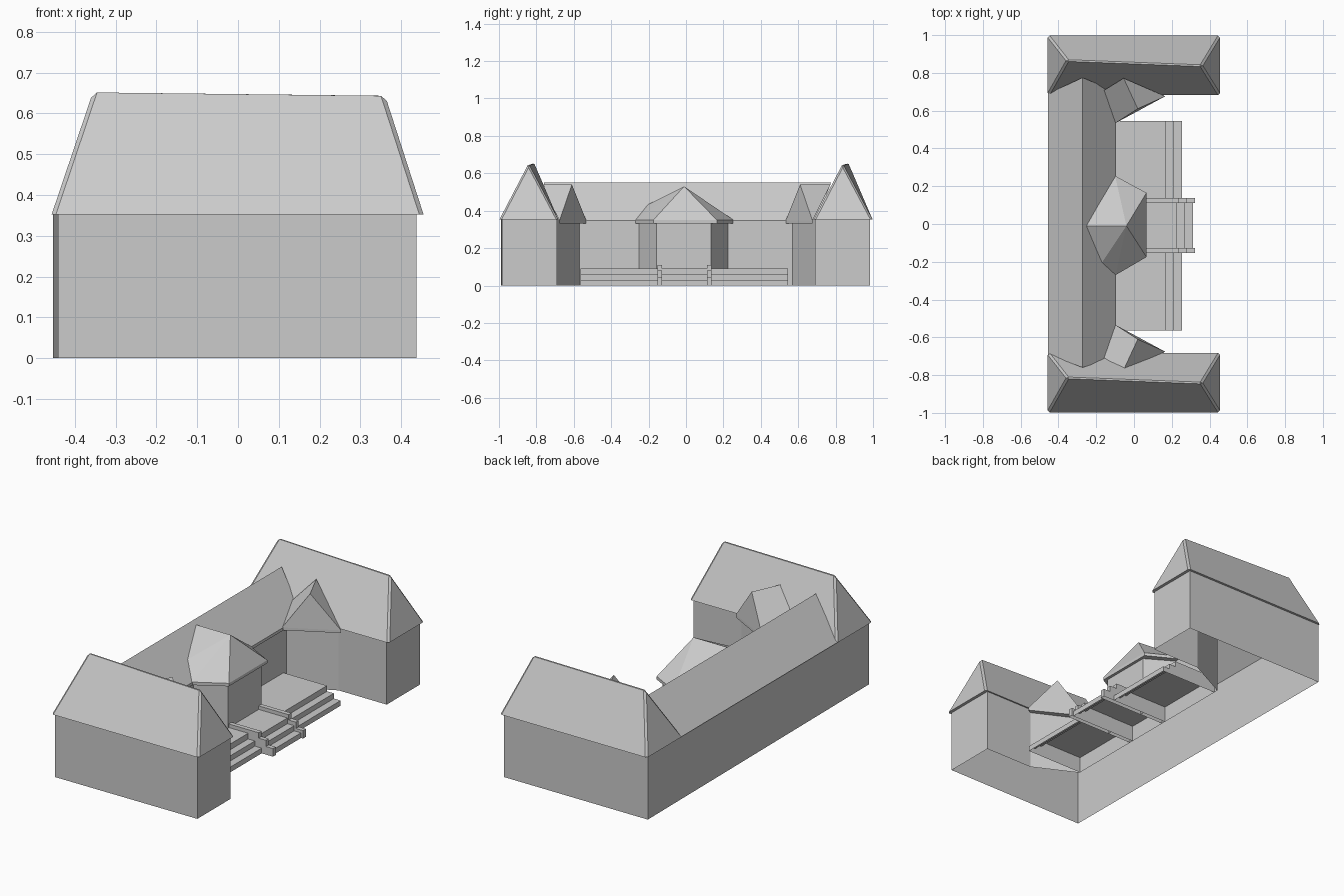
import bpy, bmesh

if "Cube" in bpy.data.objects:
    bpy.data.objects.remove(bpy.data.objects["Cube"])

def mesh(name, verts, faces, bevel=None):
    bm = bmesh.new()
    vs = [bm.verts.new(v) for v in verts]
    for f in faces:
        bm.faces.new([vs[i] for i in f])
    bmesh.ops.recalc_face_normals(bm, faces=bm.faces[:])
    if bevel:
        width, zmin = bevel
        es = [e for e in bm.edges if max(v.co.z for v in e.verts) > zmin]
        bmesh.ops.bevel(bm, geom=es, offset=width, segments=1,
                        affect='EDGES', profile=0.5)
    me = bpy.data.meshes.new(name)
    bm.to_mesh(me)
    bm.free()
    ob = bpy.data.objects.new(name, me)
    bpy.context.collection.objects.link(ob)
    return ob

def walls(name, pts, z0, z1, closed=True):
    """Open-topped vertical walls along a plan outline."""
    n = len(pts)
    verts = [(x, y, z0) for x, y in pts] + [(x, y, z1) for x, y in pts]
    faces = [(i, (i + 1) % n, (i + 1) % n + n, i + n)
             for i in range(n if closed else n - 1)]
    return mesh(name, verts, faces)

def stepped(name, x0, steps, y0, y1):
    """Stepped side profile extruded along y, open at the bottom."""
    prof = [(x0, 0), (x0, steps[0][1])]
    for i, (x, z) in enumerate(steps):
        nz = steps[i + 1][1] if i + 1 < len(steps) else 0
        prof += [(x, z), (x, nz)]
    n = len(prof)
    verts = [(x, y, z) for y in (y0, y1) for x, z in prof]
    faces = [(i, i + 1, i + 1 + n, i + n) for i in range(n - 1)]
    faces += [tuple(range(n)), tuple(range(n, 2 * n))]
    return mesh(name, verts, faces)

# U-shaped outer walls with chamfered inner corners
half = [(0.438, 0.985), (0.438, 0.69), (0.14, 0.69), (-0.1, 0.57)]
plan = [(-0.453, 0.985)] + half
plan += [(x, -y) for x, y in reversed(half)] + [(-0.441, -0.988)]
walls("outer_walls", plan, 0, 0.352)

# Hipped roofs of the two end wings, with trimmed ridges
for name, cy in (("wing_roof_front", -0.84), ("wing_roof_back", 0.84)):
    mesh(name,
         [(-0.457, cy - 0.158, 0.352), (0.455, cy - 0.158, 0.352),
          (0.455, cy + 0.158, 0.352), (-0.457, cy + 0.158, 0.352),
          (-0.353, cy + 0.026, 0.66), (0.358, cy - 0.002, 0.652)],
         [(0, 1, 5, 4), (2, 3, 4, 5), (1, 2, 5), (3, 0, 4), (0, 3, 2, 1)],
         bevel=(0.01, 0.5))

# Main gabled roof running between the wings
mesh("main_roof",
     [(-0.455, -0.69, 0.352), (-0.455, 0.69, 0.352),
      (-0.272, 0.775, 0.55), (-0.272, -0.76, 0.55),
      (-0.095, 0.7, 0.348), (-0.095, -0.7, 0.348),
      (-0.095, 0.7, 0.332), (-0.095, -0.7, 0.332)],
     [(0, 1, 2, 3), (3, 2, 4, 5), (5, 4, 6, 7)])

# Small gabled roofs over the chamfered corners
for name, s in (("corner_roof_front", -1), ("corner_roof_back", 1)):
    mesh(name,
         [(-0.1, s * 0.533, 0.348), (0.165, s * 0.676, 0.348),
          (0.02, s * 0.61, 0.54), (-0.055, s * 0.772, 0.54),
          (-0.158, s * 0.708, 0.42),
          (-0.1, s * 0.533, 0.333), (0.165, s * 0.676, 0.333),
          (0.14, s * 0.69, 0.333), (-0.1, s * 0.57, 0.333)],
         [(0, 2, 3, 4), (2, 1, 3), (0, 1, 2), (0, 5, 6, 1), (5, 8, 7, 6)])

# Entrance bay walls
walls("bay_walls", [(-0.1, 0.225), (0.05, 0.135), (0.05, -0.158), (-0.1, -0.25)],
      0.09, 0.335, closed=False)

# Entrance bay roof with eave band
eave = [(-0.1, 0.255), (0.066, 0.165), (0.066, -0.175), (-0.097, -0.27)]
mesh("bay_roof",
     [(x, y, 0.35) for x, y in eave] + [(x, y, 0.333) for x, y in eave] +
     [(-0.04, -0.01, 0.53), (-0.252, -0.01, 0.53), (-0.17, -0.205, 0.432)],
     [(0, 1, 8), (0, 8, 9), (1, 2, 8), (2, 3, 8), (3, 10, 8), (10, 9, 8),
      (0, 4, 5, 1), (1, 5, 6, 2), (2, 6, 7, 3), (4, 7, 6, 5)])

# Terrace with steps either side of the entrance
side = [(0.17, 0.09), (0.212, 0.058), (0.254, 0.029)]
stepped("terrace_front", -0.1, side, -0.565, -0.153)
stepped("terrace_back", -0.1, side, 0.137, 0.545)

# Entrance stair and its stepped cheek walls
stepped("entrance_stair", -0.1, [(0.228, 0.09), (0.27, 0.058), (0.312, 0.029)],
        -0.13, 0.113)
for name, y in (("stair_cheek_front", -0.153), ("stair_cheek_back", 0.112)):
    stepped(name, 0.05, [(0.235, 0.11), (0.28, 0.08), (0.324, 0.045)], y, y + 0.025)
